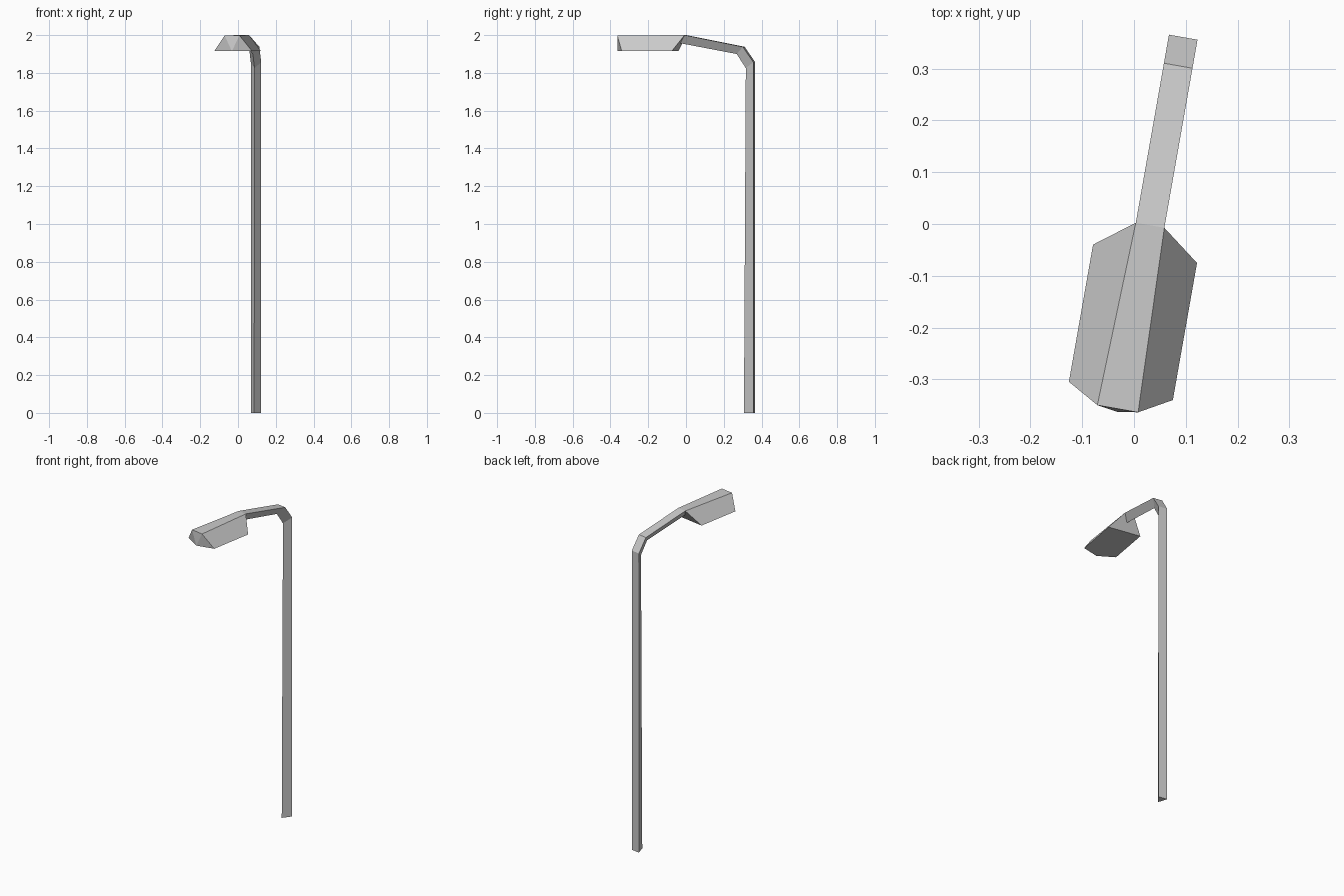
import bpy, bmesh, math

if "Cube" in bpy.data.objects:
    bpy.data.objects.remove(bpy.data.objects["Cube"])

TURN = math.radians(-10)
OFFSET = 0.031      # sideways shift of the lamp's symmetry plane


def make_object(name, bm):
    bmesh.ops.recalc_face_normals(bm, faces=bm.faces)
    me = bpy.data.meshes.new(name)
    bm.to_mesh(me)
    bm.free()
    ob = bpy.data.objects.new(name, me)
    bpy.context.collection.objects.link(ob)
    ob.rotation_euler.z = TURN
    ob.location = (OFFSET * math.cos(TURN), OFFSET * math.sin(TURN), 0)
    return ob


# Pole and arm: triangular section swept along a bent path
# stations: outer edge (y, z), inner ridge (y, z)
stations = [(0.372, 0.0, 0.317, 0.0),
            (0.372, 1.857, 0.327, 1.825),
            (0.316, 1.938, 0.278, 1.90),
            (0.003, 2.0, -0.025, 1.957)]
HALF = 0.028
bm = bmesh.new()
rings = [[bm.verts.new(p) for p in ((-HALF, yo, zo), (HALF, yo, zo), (0, yi, zi))]
         for yo, zo, yi, zi in stations]
for a, b in zip(rings, rings[1:]):
    for i in range(3):
        j = (i + 1) % 3
        bm.faces.new((a[i], a[j], b[j], b[i]))
bm.faces.new(rings[0])
make_object("pole_and_arm", bm)

# Lamp head: faceted housing, built as two mirrored sides
bm = bmesh.new()
sides = []
nose = bm.verts.new((0, -0.363, 1.915))
neck = bm.verts.new((0, -0.025, 1.957))
for s in (-1, 1):
    top_back = bm.verts.new((s * HALF, 0.003, 2.0))
    top_front = bm.verts.new((s * 0.04, -0.357, 1.998))
    rim_back = bm.verts.new((s * 0.102, -0.053, 1.915))
    rim_front = bm.verts.new((s * 0.102, -0.322, 1.915))
    bm.faces.new((top_back, top_front, rim_front, rim_back))
    bm.faces.new((top_front, nose, rim_front))
    bm.faces.new((top_back, rim_back, neck))
    sides.append((top_back, top_front, rim_back, rim_front))
(ltb, ltf, lrb, lrf), (rtb, rtf, rrb, rrf) = sides
bm.faces.new((ltb, ltf, rtf, rtb))           # top
bm.faces.new((ltf, nose, rtf))               # front
bm.faces.new((lrb, rrb, neck))               # back
bm.faces.new((lrb, lrf, nose, rrf, rrb))     # underside
make_object("lamp_head", bm)
